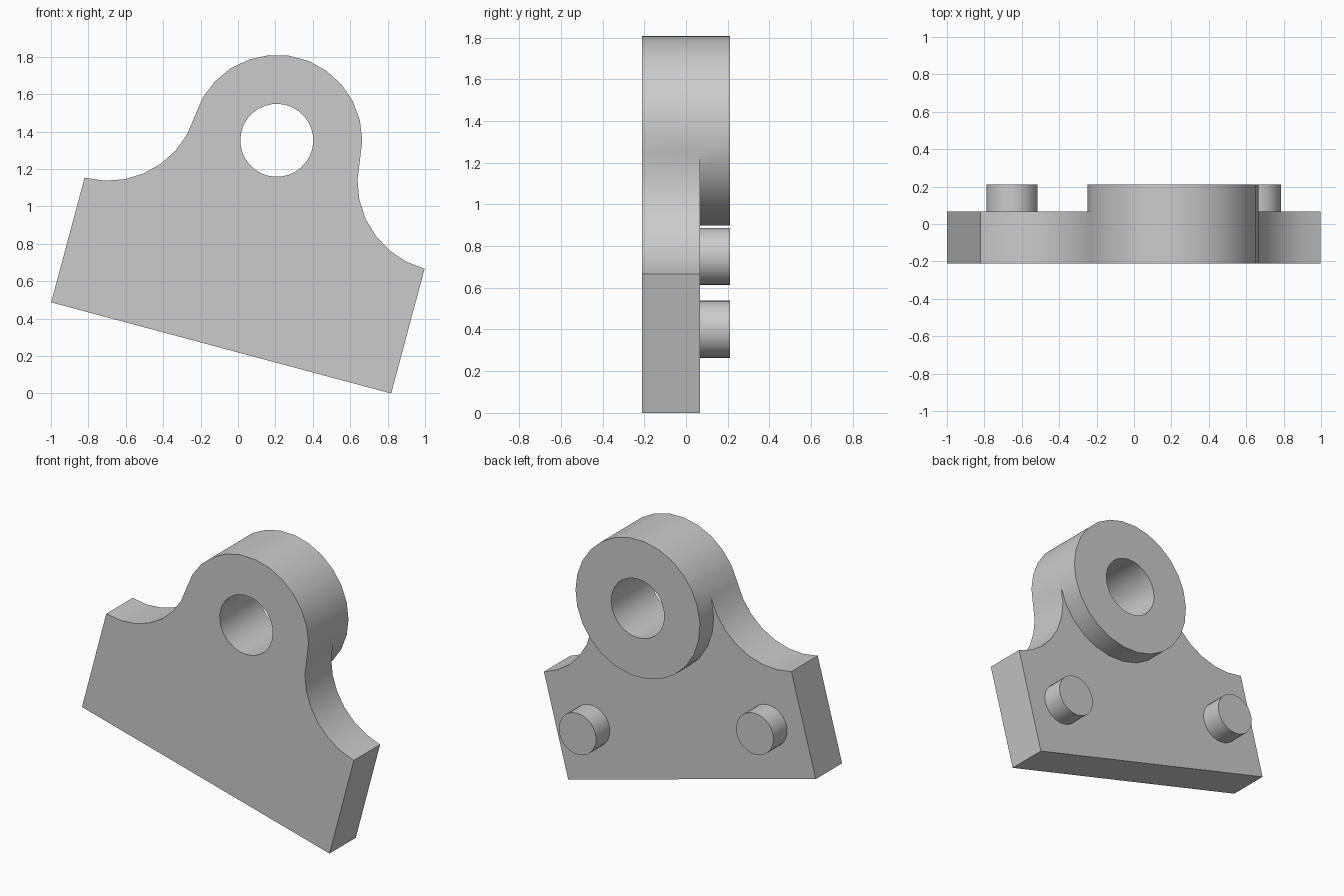
import bpy, bmesh, math
from math import sin, cos, pi

if "Cube" in bpy.data.objects:
    bpy.data.objects.remove(bpy.data.objects["Cube"])

TILT = math.radians(15)
ORIGIN = (-0.09, 0.2435)                   # middle of the bottom edge (x, z)
FRONT, STEP, BACK = -0.21, 0.066, 0.21     # depth levels along y
HALF_W, SHOULDER = 0.941, 0.69             # base half width and height
HUB_V, HUB_R, HOLE_R = 1.149, 0.457, 0.195
PIN_U, PIN_V, PIN_R = 0.674, 0.344, 0.137

grey = bpy.data.materials.new("plain grey")
grey.diffuse_color = (0.6, 0.6, 0.6, 1)
grey.use_nodes = True
grey.node_tree.nodes["Principled BSDF"].inputs["Base Color"].default_value = grey.diffuse_color


def place(u, v, y):
    """Tilted plate coordinates to world coordinates."""
    return (ORIGIN[0] + u * cos(TILT) + v * sin(TILT), y,
            ORIGIN[1] - u * sin(TILT) + v * cos(TILT))


def arc(cu, cv, r, a0, a1, n):
    return [(cu + r * cos(a0 + (a1 - a0) * i / n),
             cv + r * sin(a0 + (a1 - a0) * i / n)) for i in range(n + 1)]


def level(bm, pts, y):
    return [bm.verts.new(place(u, v, y)) for u, v in pts]


def wall(bm, a, b, closed=False):
    n = len(a)
    for i in range(n if closed else n - 1):
        j = (i + 1) % n
        bm.faces.new((a[i], a[j], b[j], b[i]))


def cap_with_hole(bm, outer, hole):
    edges = []
    for loop in (outer, hole):
        for a, b in zip(loop, loop[1:] + loop[:1]):
            edges.append(bm.edges.get((a, b)) or bm.edges.new((a, b)))
    bmesh.ops.triangle_fill(bm, edges=edges, use_beauty=True)


def finish(bm, name):
    bmesh.ops.recalc_face_normals(bm, faces=bm.faces[:])
    mesh = bpy.data.meshes.new(name)
    bm.to_mesh(mesh)
    bm.free()
    mesh.materials.append(grey)
    obj = bpy.data.objects.new(name, mesh)
    bpy.context.collection.objects.link(obj)
    bpy.ops.object.select_all(action='DESELECT')
    obj.select_set(True)
    bpy.context.view_layer.objects.active = obj
    bpy.ops.object.shade_smooth_by_angle(angle=math.radians(30))


# Fillet radius that is level at the shoulder and tangent to the hub
drop = HUB_V - SHOULDER
fillet = (HALF_W**2 + drop**2 - HUB_R**2) / (2 * (HUB_R + drop))
fv = SHOULDER + fillet
ang = math.atan2(HUB_V - fv, HALF_W)

# Outline pieces: left fillet, base, right fillet, then the hub circle
left = arc(-HALF_W, fv, fillet, ang, -pi / 2, 7)
right = [(-u, v) for u, v in reversed(left)]
base = left + [(-HALF_W, 0), (HALF_W, 0)] + right
upper = arc(0, HUB_V, HUB_R, -ang, pi + ang, 13)
lower = arc(0, HUB_V, HUB_R, pi + ang, 2 * pi - ang, 13)
hole = arc(0, HUB_V, HOLE_R, 0, 2 * pi, 32)[:-1]

# Bracket: base plate with a thicker drilled hub
bm = bmesh.new()
base_f, base_s = level(bm, base, FRONT), level(bm, base, STEP)
up_f = [base_f[-1]] + level(bm, upper[1:-1], FRONT) + [base_f[0]]
up_b = level(bm, upper, BACK)
low_s = [base_s[0]] + level(bm, lower[1:-1], STEP) + [base_s[-1]]
low_b = [up_b[-1]] + level(bm, lower[1:-1], BACK) + [up_b[0]]
hole_f, hole_b = level(bm, hole, FRONT), level(bm, hole, BACK)

wall(bm, base_f, base_s)
wall(bm, up_f[1:-1], up_b[1:-1])
bm.faces.new((up_f[0], up_f[1], up_b[1], up_b[0], base_s[-1]))
bm.faces.new((up_f[-2], up_f[-1], base_s[0], up_b[-1], up_b[-2]))
wall(bm, low_s, low_b)
wall(bm, hole_f, hole_b, True)
bm.faces.new(base_s + low_s[-2:0:-1])
cap_with_hole(bm, base_f + up_f[1:-1], hole_f)
cap_with_hole(bm, up_b + low_b[1:-1], hole_b)
finish(bm, "bracket")

# Two locating pins on the back of the plate
for side, name in ((-1, "left_pin"), (1, "right_pin")):
    ring = arc(side * PIN_U, PIN_V, PIN_R, 0, 2 * pi, 28)[:-1]
    bm = bmesh.new()
    root, tip = level(bm, ring, STEP - 0.01), level(bm, ring, BACK)
    wall(bm, root, tip, True)
    bm.faces.new(tip)
    bm.faces.new(root)
    finish(bm, name)
